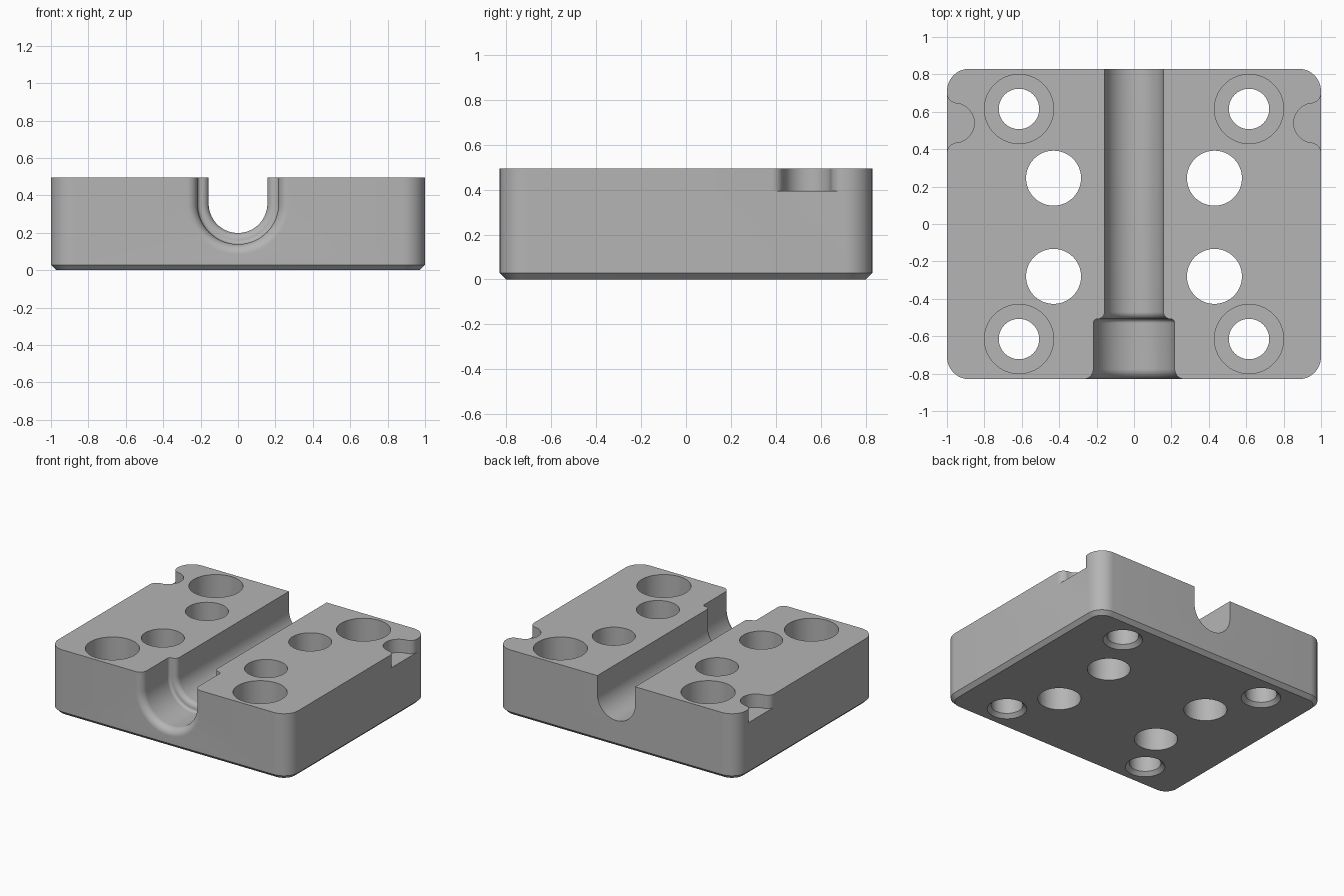
import bpy, bmesh
from math import sin, cos, pi, radians

HEIGHT = 0.495

cube = bpy.data.objects.get("Cube")
if cube:
    bpy.data.objects.remove(cube, do_unlink=True)

metal = bpy.data.materials.new("plain grey metal")
metal.use_nodes = True
grey = (0.46, 0.46, 0.46, 1)
metal.diffuse_color = grey
metal.node_tree.nodes["Principled BSDF"].inputs["Base Color"].default_value = grey


def arc(cx, cy, r, start, end, steps=12):
    """Points on an arc, angles in degrees."""
    angles = [radians(start + (end - start) * i / steps) for i in range(steps + 1)]
    return [(cx + r * cos(a), cy + r * sin(a)) for a in angles]


def loft(name, rings):
    """Closed solid through a row of rings with equal point counts."""
    bm = bmesh.new()
    loops = [[bm.verts.new(p) for p in ring] for ring in rings]
    for a, b in zip(loops, loops[1:]):
        for i in range(len(a)):
            j = (i + 1) % len(a)
            bm.faces.new((a[i], a[j], b[j], b[i]))
    bm.faces.new(loops[0])
    bm.faces.new(loops[-1])
    bmesh.ops.recalc_face_normals(bm, faces=bm.faces)
    mesh = bpy.data.meshes.new(name)
    bm.to_mesh(mesh)
    bm.free()
    mesh.materials.append(metal)
    obj = bpy.data.objects.new(name, mesh)
    bpy.context.collection.objects.link(obj)
    return obj


def rounded_rectangle(inset, z):
    r, hx, hy = 0.12, 0.88, 0.71
    points = []
    for k, (sx, sy) in enumerate([(1, 1), (-1, 1), (-1, -1), (1, -1)]):
        points += arc(sx * hx, sy * hy, r - inset, 90 * k, 90 * k + 90)
    return [(x, y, z) for x, y in points]


def turned(name, x, y, profile):
    """Solid of revolution about a vertical axis, profile of (radius, z)."""
    circle = arc(0, 0, 1, 0, 360, 64)[:-1]
    return loft(name, [[(x + r * u, y + r * v, z) for u, v in circle] for r, z in profile])


def u_section(r, y):
    points = [(-r, 0.6)] + arc(0, 0.356, r, 180, 360, 40) + [(r, 0.6)]
    return [(x, y, z) for x, z in points]


# Block with rounded corners and a chamfered foot
block = loft("mounting_block", [rounded_rectangle(0.028, 0),
                                rounded_rectangle(0, 0.028),
                                rounded_rectangle(0, HEIGHT)])

# U channel: flared mouth, wide front, filleted step, narrow rear
channel = [(0.272, -0.9)] + arc(0.272, -0.775, 0.055, 270, 180)
channel += arc(0.195, -0.53, 0.022, 0, 90, 8)
channel += arc(0.195, -0.47, 0.038, 270, 180)[1:] + [(0.157, 0.9)]
cutters = [loft("channel_cutter", [u_section(r, y) for r, y in channel])]

for side in (-1, 1):
    # Counterbored screw holes, chamfered below, and plain through holes
    for y in (-0.615, 0.615):
        cutters.append(turned("screw_hole_cutter", side * 0.615, y,
                              [(0.145, -0.01), (0.108, 0.027), (0.108, 0.245),
                               (0.185, 0.245), (0.185, 0.6)]))
    for y in (-0.28, 0.245):
        cutters.append(turned("through_hole_cutter", side * 0.43, y,
                              [(0.147, -0.1), (0.147, 0.6)]))
    # Shallow side notch with rounded lips
    outline = [(1.1, 0.38)] + arc(0.946, 0.38, 0.054, 0, 90)
    outline += arc(0.96, 0.54, 0.106, 270, 90, 24)
    outline += arc(0.946, 0.7, 0.054, 270, 360) + [(1.1, 0.7)]
    cutters.append(loft("notch_cutter",
                        [[(side * x, y, z) for x, y in outline] for z in (0.395, 0.6)]))

# Cut everything out of the block
bpy.context.view_layer.objects.active = block
block.select_set(True)
for cutter in cutters:
    cutter.hide_render = True
    cut = block.modifiers.new("cut", 'BOOLEAN')
    cut.operation = 'DIFFERENCE'
    cut.solver = 'EXACT'
    cut.object = cutter
    bpy.ops.object.modifier_apply(modifier=cut.name)
    bpy.data.objects.remove(cutter, do_unlink=True)

bpy.ops.object.shade_smooth_by_angle(angle=radians(30))
